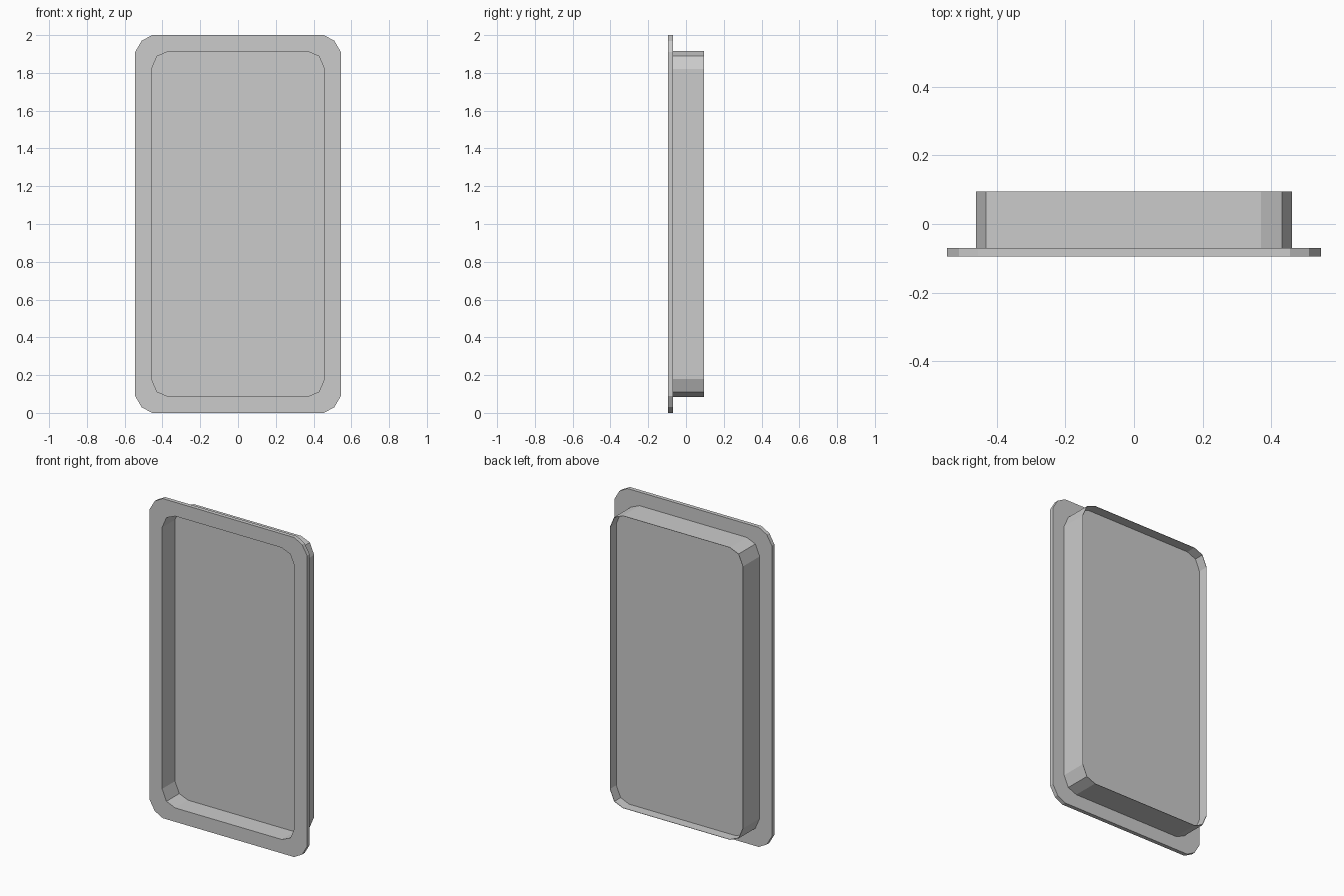
import bpy, bmesh

if "Cube" in bpy.data.objects:
    bpy.data.objects.remove(bpy.data.objects["Cube"])

def outline(w, h, corner):
    """Rounded rectangle with two facets per corner; corner = insets from (w, h)."""
    quad = [(w - a, h - b) for a, b in corner]
    left = [(-x, z) for x, z in reversed(quad)]
    half = quad + left
    return half + [(-x, -z) for x, z in half]

RIM = outline(0.545, 1.0, [(0, 0.09), (0.035, 0.03), (0.09, 0)])
BOX_CORNER = [(0, 0.095), (0.03, 0.025), (0.09, 0)]
BOX = outline(0.461, 0.915, BOX_CORNER)
INNER = outline(0.459, 0.913, BOX_CORNER)

# Successive loops: panel front, frame mouth, rim front, rim back,
# frame base, frame back edge, inner back edge, panel back
loops = [(INNER, 0.032), (INNER, -0.095), (RIM, -0.095), (RIM, -0.07),
         (BOX, -0.07), (BOX, 0.095), (INNER, 0.095), (INNER, 0.034)]

bm = bmesh.new()
rings = [[bm.verts.new((x, y, z + 1.0)) for x, z in pts] for pts, y in loops]
for a, b in zip(rings, rings[1:]):
    n = len(a)
    for i in range(n):
        j = (i + 1) % n
        bm.faces.new((a[i], a[j], b[j], b[i]))
# Thin panel set inside the frame, recessed on both sides
bm.faces.new(rings[0])
bm.faces.new(rings[-1])
bmesh.ops.recalc_face_normals(bm, faces=bm.faces[:])

mesh = bpy.data.meshes.new("flanged_frame_with_panel")
bm.to_mesh(mesh)
bm.free()
frame = bpy.data.objects.new("flanged_frame_with_panel", mesh)
bpy.context.collection.objects.link(frame)
